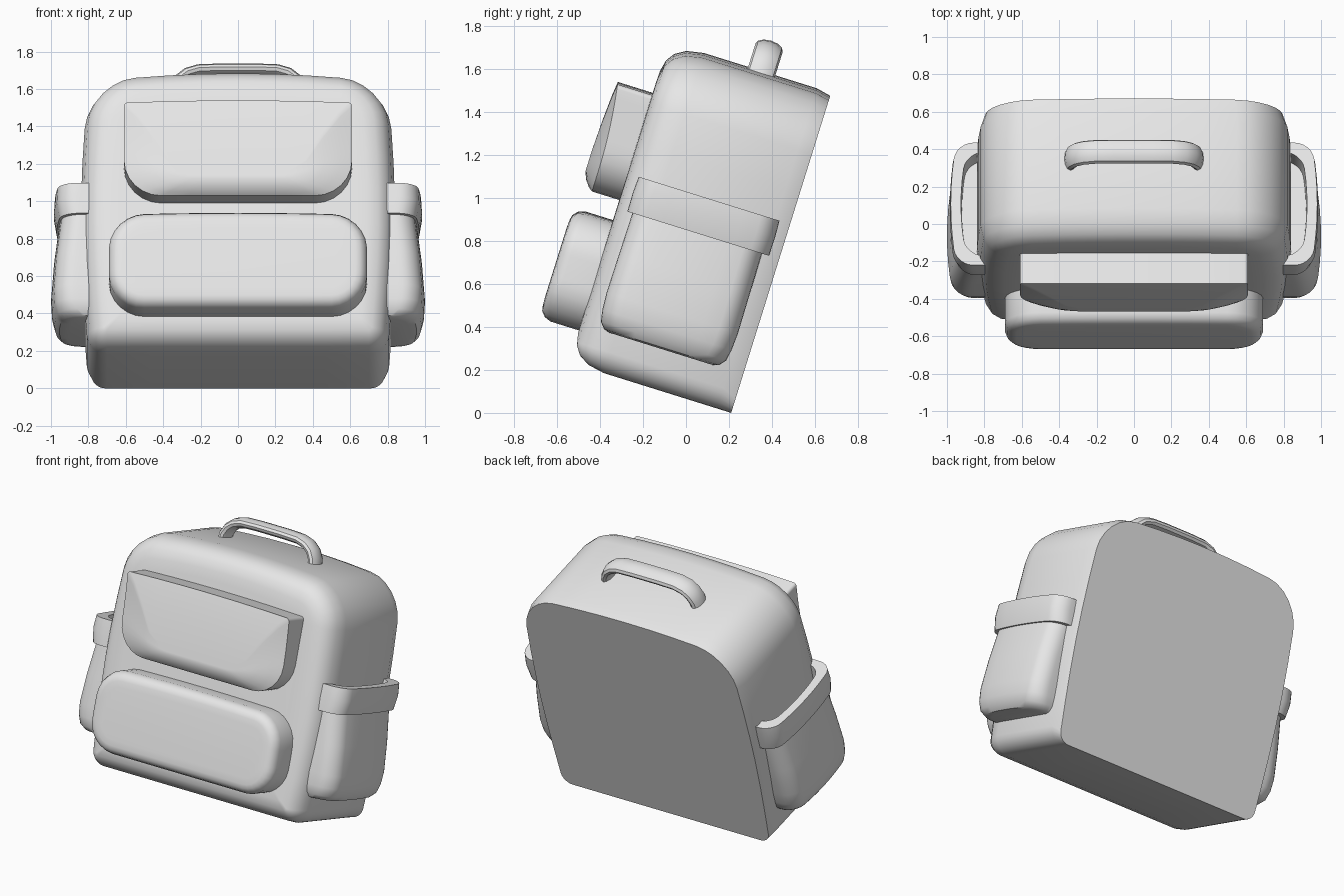
import bpy, bmesh
from math import pi, sin, cos, radians
from mathutils import Matrix, Vector

if "Cube" in bpy.data.objects:
    bpy.data.objects.remove(bpy.data.objects["Cube"], do_unlink=True)

mat = bpy.data.materials.new("light_grey_fabric")
mat.use_nodes = True
GREY = (0.8, 0.8, 0.8, 1)
mat.diffuse_color = GREY
mat.node_tree.nodes["Principled BSDF"].inputs["Base Color"].default_value = GREY

# The whole bag leans backwards; parts are built upright with the back panel at y = 0
LEAN = Matrix.Translation((0, 0.21, 0)) @ Matrix.Rotation(radians(-17.35), 4, 'X')


def finish(obj):
    obj.matrix_world = LEAN @ obj.matrix_world
    obj.data.materials.append(mat)
    bpy.ops.object.select_all(action='DESELECT')
    obj.select_set(True)
    bpy.context.view_layer.objects.active = obj
    bpy.ops.object.shade_smooth_by_angle(angle=radians(35))


def outline(w, v0, v1, r0, r1, inset=0, bulge=0, crown=0, steps=6):
    """Rounded rectangle with swelling sides and a crowned top, as (u, v) points."""
    w, v0, v1 = w - inset, v0 + inset, v1 - inset
    r0, r1 = max(r0 - inset, 0.01), max(r1 - inset, 0.01)
    corners = [(w - r0, v0 + r0, r0, -90), (w - r1, v1 - r1, r1, 0),
               (r1 - w, v1 - r1, r1, 90), (r0 - w, v0 + r0, r0, 180)]
    arcs = []
    for cu, cv, r, a in corners:
        angles = [radians(a + 90 * i / steps) for i in range(steps + 1)]
        arcs.append([(cu + r * cos(t), cv + r * sin(t)) for t in angles])
    pts = []
    for i, arc in enumerate(arcs):
        a, b = Vector(arc[-1]), Vector(arcs[(i + 1) % 4][0])
        pts += arc + [tuple(a.lerp(b, k / steps)) for k in range(1, steps)]
    swollen = []
    for u, v in pts:
        t = (v - v0) / (v1 - v0)
        swollen.append((u * (1 + bulge * sin(pi * t)), v + crown * t * (1 - (u / w) ** 2)))
    return swollen


def loft(name, rings):
    """Skin a stack of equal rings and cap both ends."""
    bm = bmesh.new()
    loops = [[bm.verts.new(p) for p in ring] for ring in rings]
    n = len(loops[0])
    for a, b in zip(loops, loops[1:]):
        for i in range(n):
            bm.faces.new((a[i], a[(i + 1) % n], b[(i + 1) % n], b[i]))
    bm.faces.new(loops[0])
    bm.faces.new(loops[-1])
    bmesh.ops.recalc_face_normals(bm, faces=bm.faces)
    mesh = bpy.data.meshes.new(name)
    bm.to_mesh(mesh)
    bm.free()
    obj = bpy.data.objects.new(name, mesh)
    bpy.context.collection.objects.link(obj)
    finish(obj)


def facing(points, depth):
    return [(u, -depth, v) for u, v in points]


# Main body: flat back, rounded front edge
body = [facing(outline(0.78, 0, 1.50, 0.07, 0.24, 0, 0.04, 0.045), 0)]
for depth, inset in [(0.07, 0), (0.62, 0), (0.70, 0.015), (0.75, 0.045),
                     (0.778, 0.085), (0.79, 0.14), (0.792, 0.2)]:
    body.append(facing(outline(0.80, 0, 1.51, 0.1, 0.25, inset, 0.05, 0.05), depth))
loft("main_body", body)

# Lower front pocket
loft("lower_front_pocket", [
    facing(outline(0.68, 0.155, 0.68, 0.18, 0.18, inset, 0.015, 0.012), depth)
    for depth, inset in [(0.74, 0), (0.93, 0), (0.96, 0.012), (0.98, 0.035),
                         (0.985, 0.06), (0.987, 0.1)]])

# Upper front flap: square top corners, face swelling to a low ridge
flap = outline(0.61, 0.79, 1.30, 0.2, 0.02, 0, 0, 0.012)
RIDGE = 0.89


def flap_edge(u, v):
    return 0.925 + 0.035 * max(0, (v - RIDGE) / 0.41) ** 2


flap_rings = [facing(flap, 0.74), [(u, -flap_edge(u, v), v) for u, v in flap]]
for su, sv, blend in [(0.9, 0.85, 0.35), (0.75, 0.55, 0.75), (0.6, 0.2, 1.0), (0.45, 0.05, 1.0)]:
    flap_rings.append([(u * su, -(flap_edge(u, v) * (1 - blend) + 0.982 * blend),
                        RIDGE + (v - RIDGE) * sv) for u, v in flap])
loft("upper_front_flap", flap_rings)


# Side pockets, each with a raised open band at the mouth
def side_rings(side, spec, centre):
    return [[(side * v, -(centre + u), height)
             for u, v in outline(half, 0.7, reach - 0.03, 0.02, 0.09, 0, 0, 0.03)]
            for height, half, reach in spec]


for side, label in [(1, "left"), (-1, "right")]:
    loft(label + "_side_pocket", side_rings(side, [
        (0.187, 0.25, 0.92), (0.195, 0.28, 0.955), (0.225, 0.305, 0.98), (0.28, 0.315, 0.995),
        (0.36, 0.32, 1.0), (0.55, 0.318, 0.985), (0.78, 0.315, 0.955)], 0.40))
    loft(label + "_pocket_band", side_rings(side, [
        (0.75, 0.345, 0.97), (0.84, 0.347, 0.985), (0.92, 0.343, 0.98),
        (0.92, 0.29, 0.925), (0.79, 0.28, 0.92)], 0.395))

# Carry handle: a flattened tube arching over the top
curve = bpy.data.curves.new("carry_handle", 'CURVE')
curve.dimensions = '3D'
curve.bevel_depth = 0.034
curve.bevel_resolution = 4
curve.use_fill_caps = True
half_path = [(0.345, 1.50), (0.335, 1.575), (0.31, 1.62), (0.27, 1.652), (0.21, 1.67), (0.1, 1.674)]
path = [(-x, z) for x, z in half_path] + half_path[::-1]
spline = curve.splines.new('POLY')
spline.points.add(len(path) - 1)
for point, (x, z) in zip(spline.points, path):
    point.co = (x, 0, z, 1)
handle = bpy.data.objects.new("carry_handle", curve)
bpy.context.collection.objects.link(handle)
bpy.ops.object.select_all(action='DESELECT')
handle.select_set(True)
bpy.context.view_layer.objects.active = handle
bpy.ops.object.convert(target='MESH')
handle = bpy.context.view_layer.objects.active
handle.data.transform(Matrix.Translation((0, -0.338, 0)) @ Matrix.Diagonal((1, 1.95, 1, 1)))
finish(handle)
